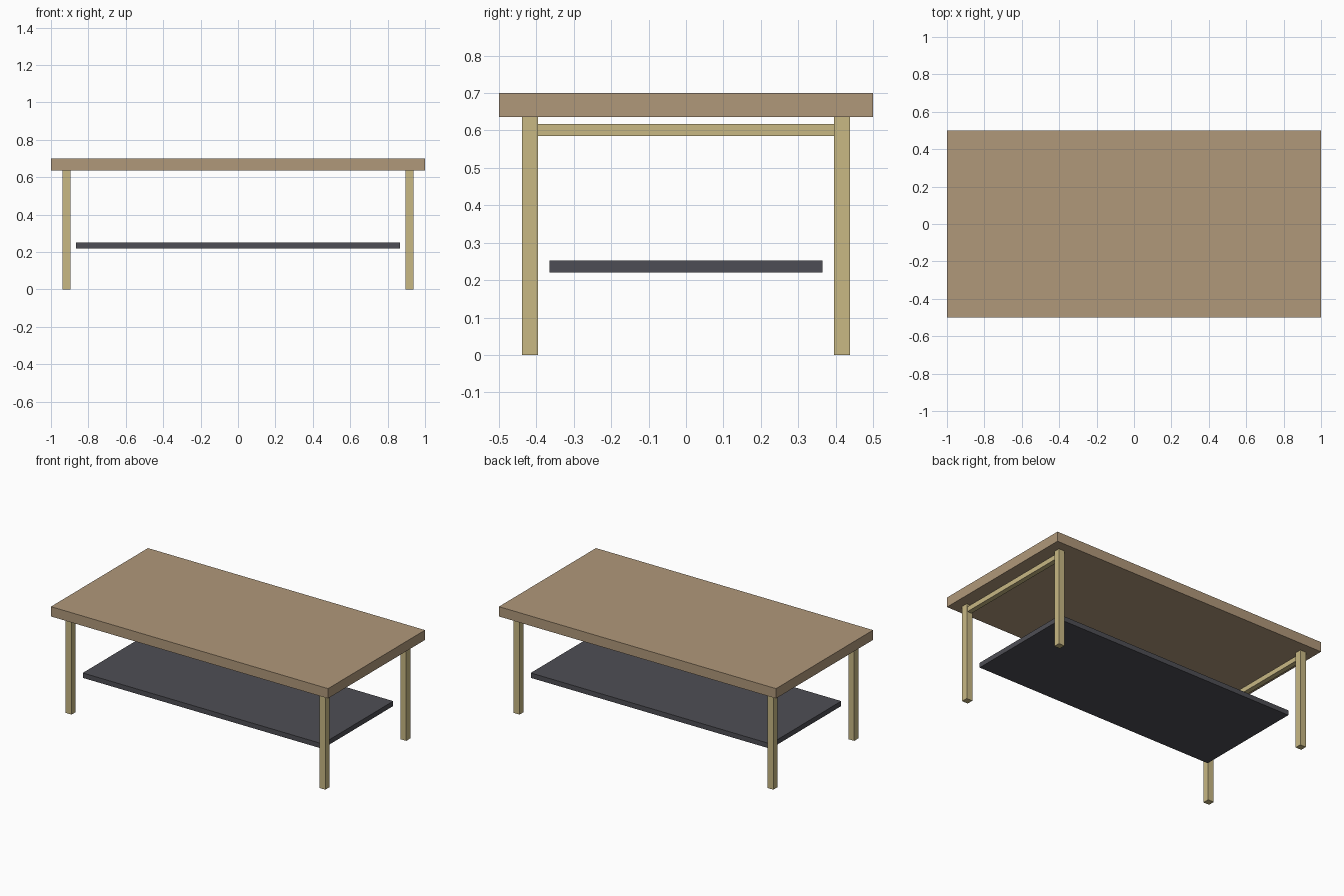
import bpy

# Remove the default cube
default = bpy.data.objects.get("Cube")
if default:
    bpy.data.objects.remove(default, do_unlink=True)


def make_material(name, rgb):
    mat = bpy.data.materials.new(name)
    mat.use_nodes = True
    colour = (*rgb, 1.0)
    mat.diffuse_color = colour
    mat.node_tree.nodes["Principled BSDF"].inputs["Base Color"].default_value = colour
    return mat


def box(name, centre, size, mat):
    bpy.ops.mesh.primitive_cube_add(size=1, location=centre)
    obj = bpy.context.object
    obj.name = name
    obj.scale = size
    bpy.ops.object.transform_apply(location=False, rotation=False, scale=True)
    obj.data.materials.append(mat)
    return obj


brown_wood = make_material("brown wood", (0.434, 0.314, 0.195))
pale_wood = make_material("pale wood", (0.578, 0.479, 0.231))
dark_grey = make_material("dark grey", (0.076, 0.076, 0.089))

HEIGHT = 0.70
TOP_THICK = 0.064
LEG = 0.042
LEG_X, LEG_Y = 0.916, 0.417
RAIL = 0.032
leg_height = HEIGHT - TOP_THICK

# Table top and lower shelf
box("table_top", (0, 0, HEIGHT - TOP_THICK / 2), (2, 1, TOP_THICK), brown_wood)
box("lower_shelf", (0, 0, 0.236), (1.73, 0.73, 0.032), dark_grey)

# Legs at the corners, with a rail joining each end pair
for side, sx in (("left", 1), ("right", -1)):
    for end, sy in (("front", -1), ("back", 1)):
        box(f"{end}_{side}_leg", (sx * LEG_X, sy * LEG_Y, leg_height / 2),
            (LEG, LEG, leg_height), pale_wood)
    box(f"{side}_end_rail", (sx * LEG_X, 0, 0.601),
        (RAIL, 2 * LEG_Y - LEG, RAIL), pale_wood)
